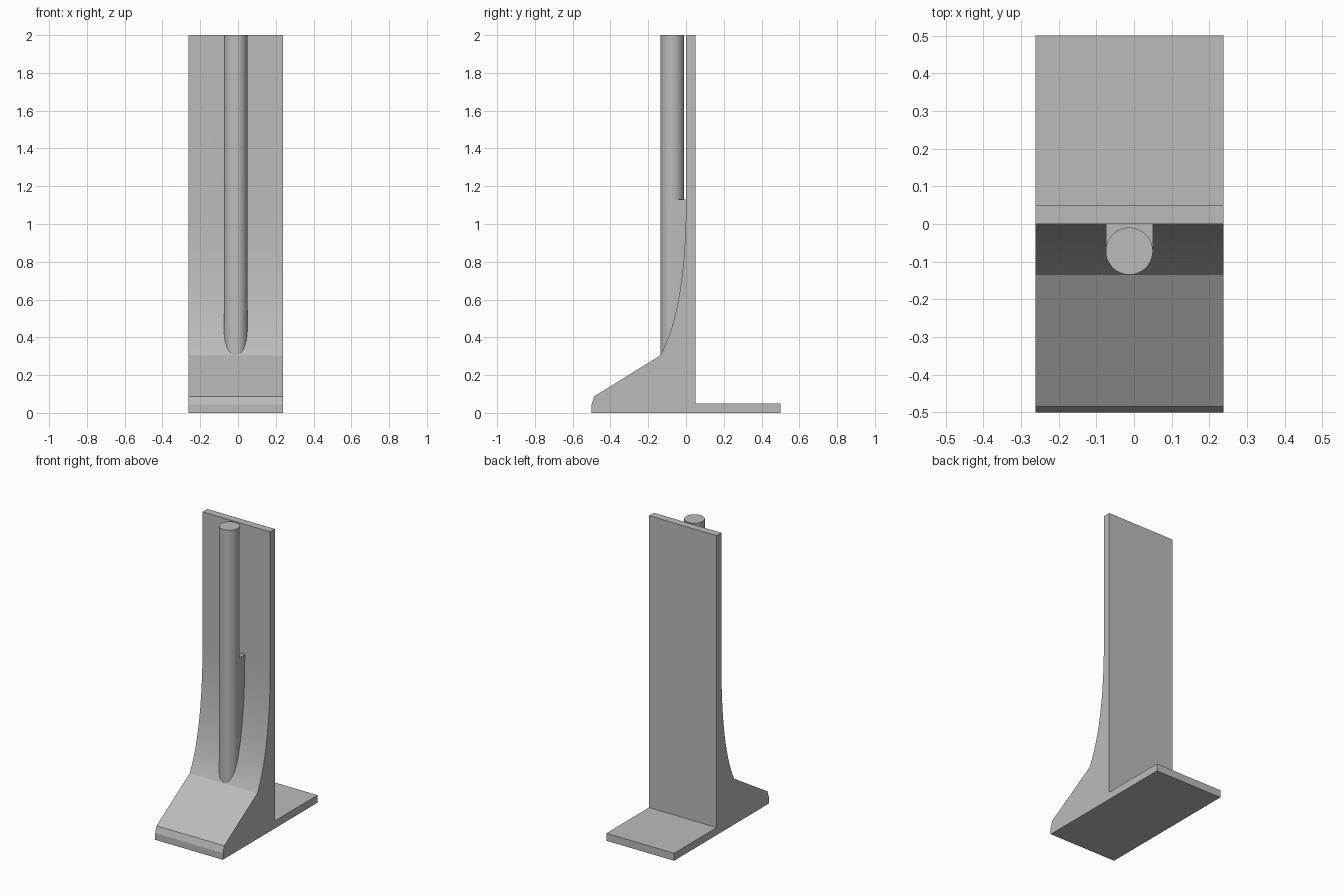
import bpy, bmesh, math

cube = bpy.data.objects.get("Cube")
if cube:
    bpy.data.objects.remove(cube, do_unlink=True)

grey = bpy.data.materials.new("plain_grey")
grey.use_nodes = True
colour = (0.5, 0.5, 0.5, 1)
grey.diffuse_color = colour
grey.node_tree.nodes["Principled BSDF"].inputs["Base Color"].default_value = colour

LEFT, RIGHT = -0.262, 0.238
ROD_X, ROD_Y, ROD_R = -0.0125, -0.072, 0.0625
CRADLE_TOP, TOP = 1.13, 2.0


def prism(name, outline, offset):
    """Extrude a closed 3D outline along an offset."""
    bm = bmesh.new()
    face = bm.faces.new([bm.verts.new(p) for p in outline])
    made = bmesh.ops.extrude_face_region(bm, geom=[face])["geom"]
    verts = [g for g in made if isinstance(g, bmesh.types.BMVert)]
    bmesh.ops.translate(bm, verts=verts, vec=offset)
    bmesh.ops.recalc_face_normals(bm, faces=bm.faces)
    mesh = bpy.data.meshes.new(name)
    bm.to_mesh(mesh)
    bm.free()
    mesh.materials.append(grey)
    obj = bpy.data.objects.new(name, mesh)
    bpy.context.collection.objects.link(obj)
    return obj


def arc(start, end, steps, z):
    """Points of the rod's circle between two angles."""
    angles = [math.radians(start + (end - start) * i / steps) for i in range(steps + 1)]
    return [(ROD_X + ROD_R * math.cos(a), ROD_Y + ROD_R * math.sin(a), z) for a in angles]


def sweep(a, b, c, steps):
    """Quadratic curve through a and c, pulled towards b."""
    ts = [i / steps for i in range(steps + 1)]
    return [tuple((1 - t) ** 2 * p + 2 * t * (1 - t) * q + t * t * r
                  for p, q, r in zip(a, b, c)) for t in ts]


# Side profile: back foot, upright plate, curved brace and sloping toe
profile = [(-0.5, 0), (0.5, 0), (0.5, 0.05), (0.05, 0.05), (0.05, TOP), (0, TOP)]
profile += sweep((0, 1.12), (0, 0.56), (-0.135, 0.305), 24)
profile += [(-0.485, 0.088), (-0.498, 0.05), (-0.5, 0.045)]
stand = prism("stand_body", [(LEFT, y, z) for y, z in profile], (RIGHT - LEFT, 0, 0))

# Lower rod with the web that joins it to the plate
z0 = 0.2
cradle_outline = arc(180, 360, 32, z0) + [
    (ROD_X + ROD_R, 0.02, z0), (ROD_X - ROD_R, 0.02, z0)]
cradle = prism("rod_cradle", cradle_outline, (0, 0, CRADLE_TOP - z0))
union = stand.modifiers.new("join_cradle", "BOOLEAN")
union.operation = "UNION"
union.solver = "EXACT"
union.object = cradle
bpy.context.view_layer.objects.active = stand
bpy.ops.object.modifier_apply(modifier=union.name)
bpy.data.objects.remove(cradle, do_unlink=True)

# Free-standing upper rod
rod = prism("upper_rod", arc(0, 360, 64, CRADLE_TOP)[:-1], (0, 0, TOP - CRADLE_TOP))

# Smooth the curved faces, keep the edges sharp
for obj in (stand, rod):
    bpy.ops.object.select_all(action="DESELECT")
    obj.select_set(True)
    bpy.context.view_layer.objects.active = obj
    bpy.ops.object.shade_smooth_by_angle(angle=math.radians(20))
